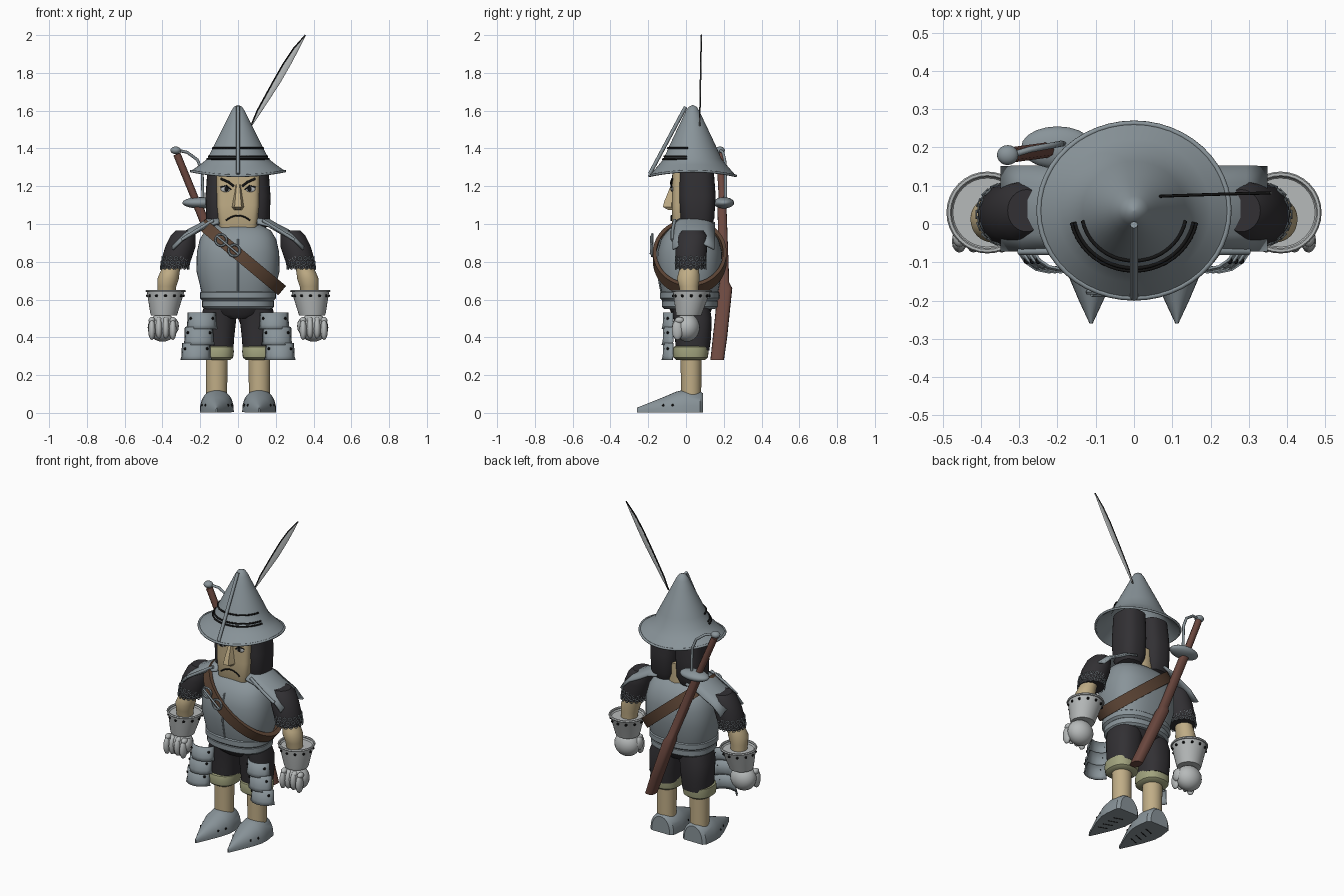
import bpy, bmesh, math
from mathutils import Vector
from math import sin, cos, pi

if "Cube" in bpy.data.objects:
    bpy.data.objects.remove(bpy.data.objects["Cube"])


def material(name, *rgb):
    m = bpy.data.materials.new(name)
    m.use_nodes = True
    m.diffuse_color = (*rgb, 1)
    m.node_tree.nodes["Principled BSDF"].inputs["Base Color"].default_value = (*rgb, 1)
    return m


STEEL = material("steel", .25, .295, .32)
PALE = material("pale_steel", .47, .49, .49)
SKIN = material("skin", .53, .42, .24)
DARK = material("charcoal", .032, .03, .034)
BLACK = material("black", .008, .008, .008)
WOOD = material("red_brown", .15, .065, .05)
LEATHER = material("leather", .11, .06, .036)
OLIVE = material("olive", .36, .37, .21)


def finish(o, name, mat, angle=40):
    o.name = name
    o.data.materials.clear()
    o.data.materials.append(mat)
    bpy.ops.object.select_all(action="DESELECT")
    o.select_set(True)
    bpy.context.view_layer.objects.active = o
    if o.type == "MESH":
        bpy.ops.object.shade_smooth_by_angle(angle=math.radians(angle))
    return o


def skin(name, rings, mat, wrap=True, loop=False, thick=0):
    """Bridge rings of points; wrap closes each ring, loop joins last to first."""
    bm = bmesh.new()
    rows = [[bm.verts.new(p) for p in r] for r in rings]
    n = len(rows[0])
    for a, b in zip(rows, rows[1:] + (rows[:1] if loop else [])):
        for i in range(n if wrap else n - 1):
            j = (i + 1) % n
            bm.faces.new((a[i], a[j], b[j], b[i]))
    if wrap and not loop:
        bm.faces.new(rows[0])
        bm.faces.new(rows[-1])
    bmesh.ops.recalc_face_normals(bm, faces=bm.faces)
    me = bpy.data.meshes.new(name)
    bm.to_mesh(me)
    bm.free()
    o = bpy.data.objects.new(name, me)
    bpy.context.collection.objects.link(o)
    finish(o, name, mat)
    if thick:
        mod = o.modifiers.new("thickness", "SOLIDIFY")
        mod.thickness, mod.offset = thick, 0
    return o


def power(v, e):
    return math.copysign(abs(v) ** (2 / e), v)


def loft(name, sections, mat, e=2, n=32, s=1):
    """Stack of rounded sections (z, cx, cy, rx, ry); s mirrors in x."""
    turn = [2 * pi * i / n for i in range(n)]
    return skin(name, [[(s * (cx + rx * power(cos(t), e)), cy + ry * power(sin(t), e), z)
                        for t in turn] for z, cx, cy, rx, ry in sections], mat)


def rod(name, pts, r, mat):
    cu = bpy.data.curves.new(name, "CURVE")
    cu.dimensions, cu.bevel_depth, cu.bevel_resolution = "3D", r, 2
    cu.use_fill_caps = True
    sp = cu.splines.new("POLY")
    sp.points.add(len(pts) - 1)
    for p, co in zip(sp.points, pts):
        p.co = (*co, 1)
    o = bpy.data.objects.new(name, cu)
    bpy.context.collection.objects.link(o)
    return finish(o, name, mat)


def ball(name, loc, scale, mat, seg=20):
    bpy.ops.mesh.primitive_uv_sphere_add(segments=seg, ring_count=seg // 2, location=loc)
    o = bpy.context.object
    o.scale = scale
    return finish(o, name, mat)


def ring(name, loc, r, thick, mat, rot=(0, 0, 0), seg=32, scale=(1, 1, 1)):
    bpy.ops.mesh.primitive_torus_add(location=loc, rotation=rot, major_radius=r, minor_radius=thick,
                                     major_segments=seg, minor_segments=6)
    o = bpy.context.object
    o.scale = scale
    return finish(o, name, mat)


# Hat: cone with a brim that dips at front and back
HY = .035
profile = [(.001, 1.63), (.022, 1.62), (.038, 1.595), (.062, 1.545), (.1, 1.47),
           (.135, 1.4), (.162, 1.345), (.2, 1.315), (.25, 1.28)]
turn = [2 * pi * i / 48 for i in range(48)]


def hat_point(r, z, t):
    dip = .025 * sin(t) ** 2 * max(0, (r - .16) / .09)
    return (r * cos(t), HY + r * sin(t) * (1 - .08 * r / .25), z - dip)


skin("hat", [[hat_point(r, z, t) for t in turn] for r, z in profile], STEEL, thick=0).data
hat = bpy.data.objects["hat"]
bm = bmesh.new()
bm.from_mesh(hat.data)
bmesh.ops.delete(bm, geom=[f for f in bm.faces if len(f.verts) > 20 and f.calc_area() > .01],
                 context="FACES_ONLY")
bm.to_mesh(hat.data)
bm.free()
hat.modifiers.new("thickness", "SOLIDIFY").thickness = .008
rod("hat_rim", [hat_point(.248, 1.28, t) for t in turn + [0]], .007, STEEL)
rod("hat_front_bar", [(0, -.002, 1.62), (0, -.192, 1.265)], .01, STEEL)
for r, z in ((.137, 1.402), (.158, 1.358), (.166, 1.345)):
    rod("hat_band", [hat_point(r, z, pi + .2 + i * (pi - .4) / 20) for i in range(21)], .005, BLACK)

# Feather with a dark quill
vane = [(1.52, .072, .003), (1.6, .115, .013), (1.75, .205, .021), (1.85, .262, .021),
        (1.93, .31, .015), (2, .358, .001)]
loft("feather", [(z, x, .045 + z * .018, w, .003) for z, x, w in vane], PALE, n=12)
rod("feather_quill", [(x - w, .045 + z * .018, z) for z, x, w in vane], .004, BLACK)

# Head
loft("head", [(.94, 0, .01, .088, .075), (.955, 0, 0, .098, .073), (1.1, 0, 0, .112, .076),
              (1.3, 0, 0, .116, .072)], SKIN, e=5)
loft("neck", [(.9, 0, .05, .08, .07), (1.1, 0, .05, .08, .07)], SKIN)
skin("nose", [[(-w, -.07, z), (-w * .55, y, z), (w * .55, y, z), (w, -.07, z)] for z, w, y in
              ((1.075, .024, -.095), (1.09, .033, -.122), (1.12, .028, -.115), (1.21, .014, -.078))], SKIN)
rod("mouth", [(x * .013, -.077, 1.045 - .0011 * x * x) for x in range(-5, 6)], .004, BLACK)
for s in (-1, 1):
    rod("eyebrow", [(s * .022, -.077, 1.2), (s * .05, -.078, 1.222), (s * .092, -.073, 1.24)], .006, BLACK)
    ball("eye", (s * .065, -.072, 1.185), (.027, .007, .016), PALE)
    ball("iris", (s * .062, -.077, 1.185), (.012, .005, .013), BLACK, 12)
    rod("eye_lid", [(s * .035, -.076, 1.18), (s * .06, -.079, 1.203), (s * .094, -.074, 1.195)], .003, BLACK)
    loft("hair", [(.97, .09, .06, .035, .035), (.985, .09, .06, .065, .07), (1.03, .088, .06, .081, .09),
                  (1.15, .087, .06, .085, .097), (1.31, .08, .055, .08, .09)], DARK, e=2.6, s=s)

# Breastplate and waist bands
loft("breastplate", [(z, 0, .02, rx, ry) for z, rx, ry in
                     ((.6, .185, .14), (.66, .198, .155), (.75, .22, .17), (.85, .218, .172),
                      (.92, .202, .152), (.965, .175, .118), (.995, .12, .08))], STEEL, e=2.5, n=48)
rod("breastplate_ridge", [(0, -.125, .61), (0, -.152, .75), (0, -.154, .85), (0, -.133, .92)], .005, STEEL)
for z, r in ((.55, .19), (.595, .2)):
    loft("waist_band", [(z, 0, .02, r - .012, r - .055), (z + .012, 0, .02, r, r - .042),
                        (z + .042, 0, .02, r, r - .042), (z + .052, 0, .02, r - .012, r - .055)],
         STEEL, e=2.4, n=48)

# Bandolier: a tilted leather loop
C, U, W, Y = Vector((.02, .02, .825)), Vector((.77, 0, -.64)), Vector((.64, 0, .77)), Vector((0, 1, 0))
skin("bandolier", [[C + (U * .262 * cos(t) + Y * .184 * sin(t)) * k + W * w
                    for k, w in ((.96, -.032), (1.06, -.032), (1.06, .032), (.96, .032))]
                   for t in turn], LEATHER, loop=True)
for x, z in ((-.09, .915), (-.02, .86)):
    ring("buckle", (x, -.178, z), .03, .007, STEEL, (pi / 2, .7, 0), 16)
rod("buckle_tongue", [(-.11, -.184, .935), (0, -.186, .842)], .006, STEEL)


# Sword carried across the back
def sword_x(z):
    return -.33 + .41 * (1.385 - z)


loft("scabbard", [(z, sword_x(z), y, rx, ry) for z, y, rx, ry in
                  ((.28, .165, .03, .036), (.4, .18, .032, .038), (.66, .207, .034, .038),
                   (.69, .203, .026, .026), (1.1, .19, .026, .024))], WOOD, e=3, n=16)
rod("sword_grip", [(sword_x(1.1), .195, 1.1), (sword_x(1.37), .18, 1.37)], .02, WOOD)
ball("sword_pommel", (-.33, .18, 1.39), (.028, .026, .02), STEEL)
ball("sword_guard", (-.2, .2, 1.112), (.095, .055, .03), STEEL)
rod("knuckle_bow", [(-.32, .18, 1.39), (-.27, .195, 1.38), (-.215, .205, 1.34),
                    (-.19, .21, 1.28), (-.185, .21, 1.12)], .008, STEEL)

for s in (-1, 1):
    # Shoulder plate, arched front to back
    skin("shoulder_plate", [[(s * x, .04 + k * .11, z - .035 * k * k) for k in (-1, -.6, -.2, .2, .6, 1)]
                            for x, z in ((.1, 1.04), (.16, 1.025), (.22, .99), (.29, .955), (.345, .9))],
         STEEL, wrap=False, thick=.012)
    rod("shoulder_edge", [(s * .13, -.06, 1.02), (s * .22, -.072, .965), (s * .3, -.072, .915)], .009, STEEL)
    # Mail sleeve with a fringe of links
    loft("sleeve", [(.765, .335, .025, .072, .078), (.8, .33, .025, .078, .083), (.88, .305, .028, .08, .083),
                    (.94, .29, .035, .066, .075), (.966, .28, .035, .05, .055)], DARK, s=s)
    for row in range(3):
        for i in range(16):
            t = 2 * pi * (i + row / 2) / 16
            ring("mail_link", (s * (.336 - row * .004 + .076 * cos(t)), .025 + .082 * sin(t), .77 + row * .024),
                 .01, .0025, STEEL, (pi / 2, 0, s * (t + pi / 2)), 8)
    # Forearm
    loft("forearm", [(.6, .38, .02, .045, .045), (.67, .377, .015, .05, .052), (.71, .37, .012, .057, .06),
                     (.74, .362, .015, .052, .055), (.79, .345, .02, .045, .05)], SKIN, s=s)
    # Gauntlet cuff, studs and fist
    loft("gauntlet_cuff", [(.515, .392, .015, .068, .066), (.53, .392, .016, .073, .07),
                           (.645, .383, .03, .1, .1), (.632, .383, .03, .09, .09)], PALE, s=s)
    ring("cuff_rim", (s * .383, .03, .645), .1, .007, PALE)
    for i in range(12):
        t = 2 * pi * i / 12
        ball("cuff_stud", (s * (.384 + .095 * cos(t)), .028 + .095 * sin(t), .62), (.008,) * 3, BLACK, 8)
    ball("fist", (s * .4, .005, .452), (.078, .068, .075), PALE, 24)
    for i in range(4):
        x = s * (.345 + i * .037)
        ball("finger", (x, -.045, .44 + (.008 if i in (1, 2) else 0)), (.02, .03, .055), PALE, 12)
        ball("knuckle", (x, -.035, .49), (.018, .025, .018), PALE, 12)
    ball("thumb", (s * .335, -.015, .46), (.022, .035, .04), PALE, 12)

    # Breeches, cuffs and shins
    loft("breeches_leg", [(.33, .108, .035, .083, .088), (.4, .108, .037, .088, .096),
                          (.5, .104, .035, .095, .1), (.57, .09, .025, .088, .1)], DARK, e=2.4, s=s)
    loft("breeches_cuff", [(.28, .112, .025, .07, .075), (.292, .112, .025, .086, .09), (.325, .112, .025, .09, .095),
                           (.35, .112, .028, .088, .092), (.357, .112, .03, .075, .08)], OLIVE, e=2.4, s=s)
    loft("shin", [(.08, .113, .027, .055, .053), (.3, .113, .027, .058, .056)], SKIN, s=s)

    # Hip plates: three curved lames, each lower one further out
    for i, (z0, z1) in enumerate(((.445, .53), (.36, .455), (.28, .37))):
        cx = .192 + .015 * i
        arc = [-pi / 2 + k * .4 for k in range(-3, 4)]
        skin("hip_plate", [[(s * (cx + r * cos(t)), -.04 + r * sin(t), z) for t in arc]
                           for z, r in ((z1, .077), (z0 + .02, .08), (z0, .086))], STEEL, wrap=False, thick=.007)
        for t in (arc[1], arc[5]):
            ball("hip_rivet", (s * (cx + .081 * cos(t)), -.04 + .081 * sin(t), z1 - .03), (.008,) * 3, BLACK, 8)

    # Pointed shoe: half-round sections along its length
    skin("shoe", [[(s * (.112 + w * cos(t)), y, .003 + h * sin(t) ** .8) for t in [pi * i / 14 for i in range(14)] + [pi - .001]]
                  for y, w, h in ((.09, .062, .1), (.075, .08, .112), (0, .09, .122), (-.05, .088, .11),
                                  (-.12, .066, .08), (-.2, .032, .048), (-.26, .004, .024))], STEEL)
    for i in range(4):
        y = -.13 + i * .045
        rod("sole_groove", [(s * .085, y, .004), (s * .14, y - .02, .004)], .003, BLACK)
    for y, w in ((-.12, .059), (-.07, .076)):
        for d in (-1, 1):
            ball("shoe_stud", (s * (.112 + d * w), y, .04), (.007,) * 3, BLACK, 8)

loft("breeches_seat", [(.5, 0, .025, .08, .08), (.52, 0, .025, .15, .1), (.57, 0, .025, .18, .12)], DARK, e=2.4)
